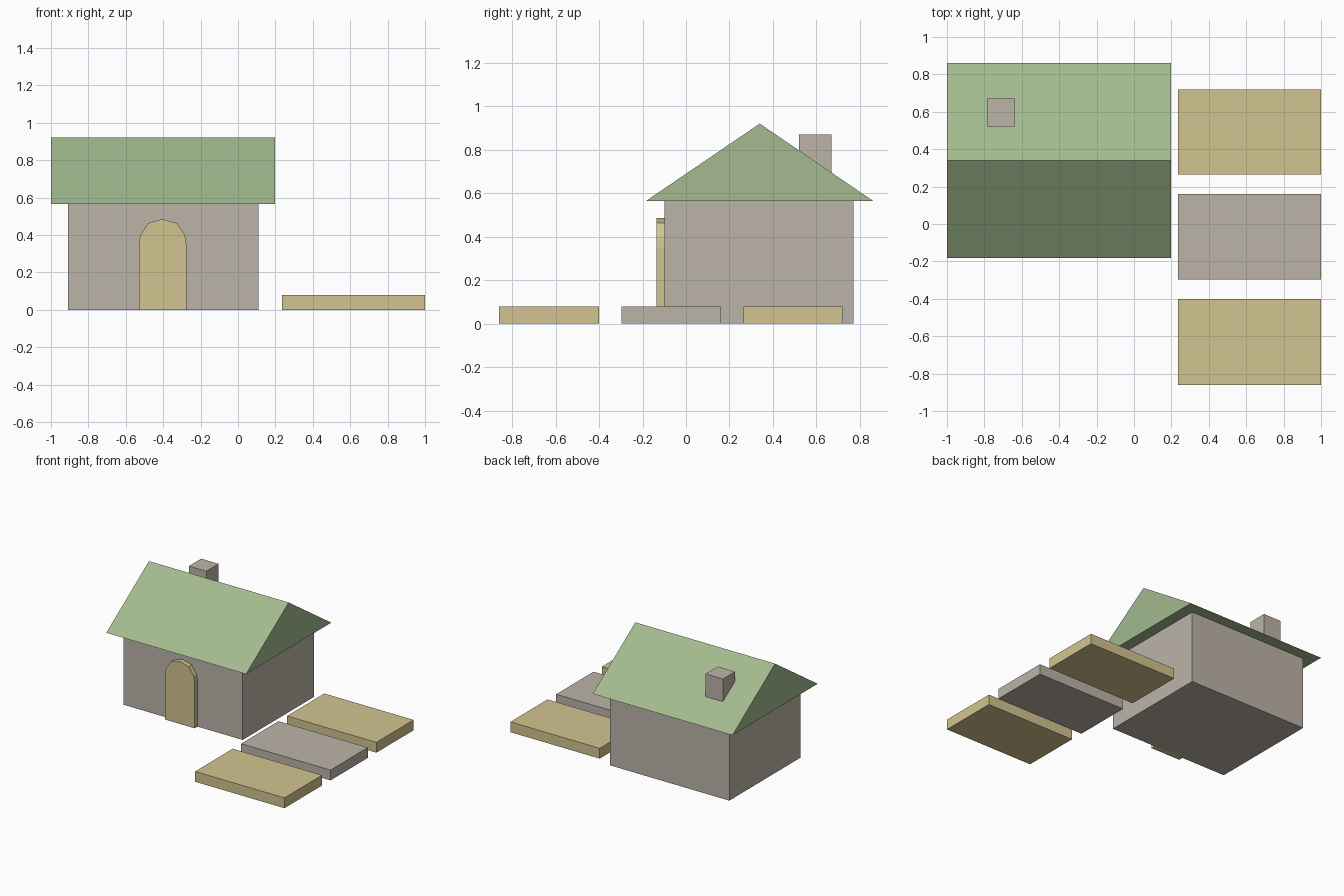
import bpy
import bmesh
from mathutils import Vector

if "Cube" in bpy.data.objects:
    bpy.data.objects.remove(bpy.data.objects["Cube"])


def material(name, rgb):
    mat = bpy.data.materials.new(name)
    linear = [((c / 255 + 0.055) / 1.055) ** 2.4 for c in rgb]
    mat.diffuse_color = (*linear, 1.0)
    mat.use_nodes = True
    mat.node_tree.nodes["Principled BSDF"].inputs["Base Color"].default_value = mat.diffuse_color
    return mat


STONE = material("stone_grey", (188, 180, 168))
ROOF = material("roof_green", (163, 186, 143))
SAND = material("sand_yellow", (210, 196, 144))


def prism(name, outline, offset, mat):
    """Extrude a closed outline along the offset vector."""
    bm = bmesh.new()
    face = bm.faces.new([bm.verts.new(p) for p in outline])
    result = bmesh.ops.extrude_face_region(bm, geom=[face], use_keep_orig=True)
    moved = [g for g in result["geom"] if isinstance(g, bmesh.types.BMVert)]
    bmesh.ops.translate(bm, verts=moved, vec=Vector(offset))
    bmesh.ops.recalc_face_normals(bm, faces=bm.faces)
    mesh = bpy.data.meshes.new(name)
    bm.to_mesh(mesh)
    bm.free()
    mesh.materials.append(mat)
    obj = bpy.data.objects.new(name, mesh)
    bpy.context.collection.objects.link(obj)
    return obj


def box(name, x, y, z, mat):
    base = [(x[0], y[0], z[0]), (x[1], y[0], z[0]),
            (x[1], y[1], z[0]), (x[0], y[1], z[0])]
    return prism(name, base, (0, 0, z[1] - z[0]), mat)


# House walls and chimney
box("walls", (-0.91, 0.11), (-0.10, 0.77), (0, 0.565), STONE)
box("chimney", (-0.785, -0.635), (0.52, 0.67), (0.60, 0.87), STONE)

# Gabled roof with overhanging eaves
prism("roof", [(-1, -0.183, 0.565), (-1, 0.86, 0.565), (-1, 0.339, 0.92)],
      (1.197, 0, 0), ROOF)

# Arched door, its half outline mirrored about the centre line
door_x = -0.403
half = [(0.127, 0), (0.127, 0.35), (0.119, 0.40), (0.077, 0.463)]
arch = half + [(0, 0.485)] + [(-x, z) for x, z in reversed(half)]
prism("door", [(door_x + x, -0.135, z) for x, z in arch], (0, 0.04, 0), SAND)

# Row of garden slabs beside the house
for name, y, mat in (("back_slab", (0.265, 0.72), SAND),
                     ("middle_slab", (-0.297, 0.16), STONE),
                     ("front_slab", (-0.86, -0.40), SAND)):
    box(name, (0.235, 1.0), y, (0, 0.08), mat)
